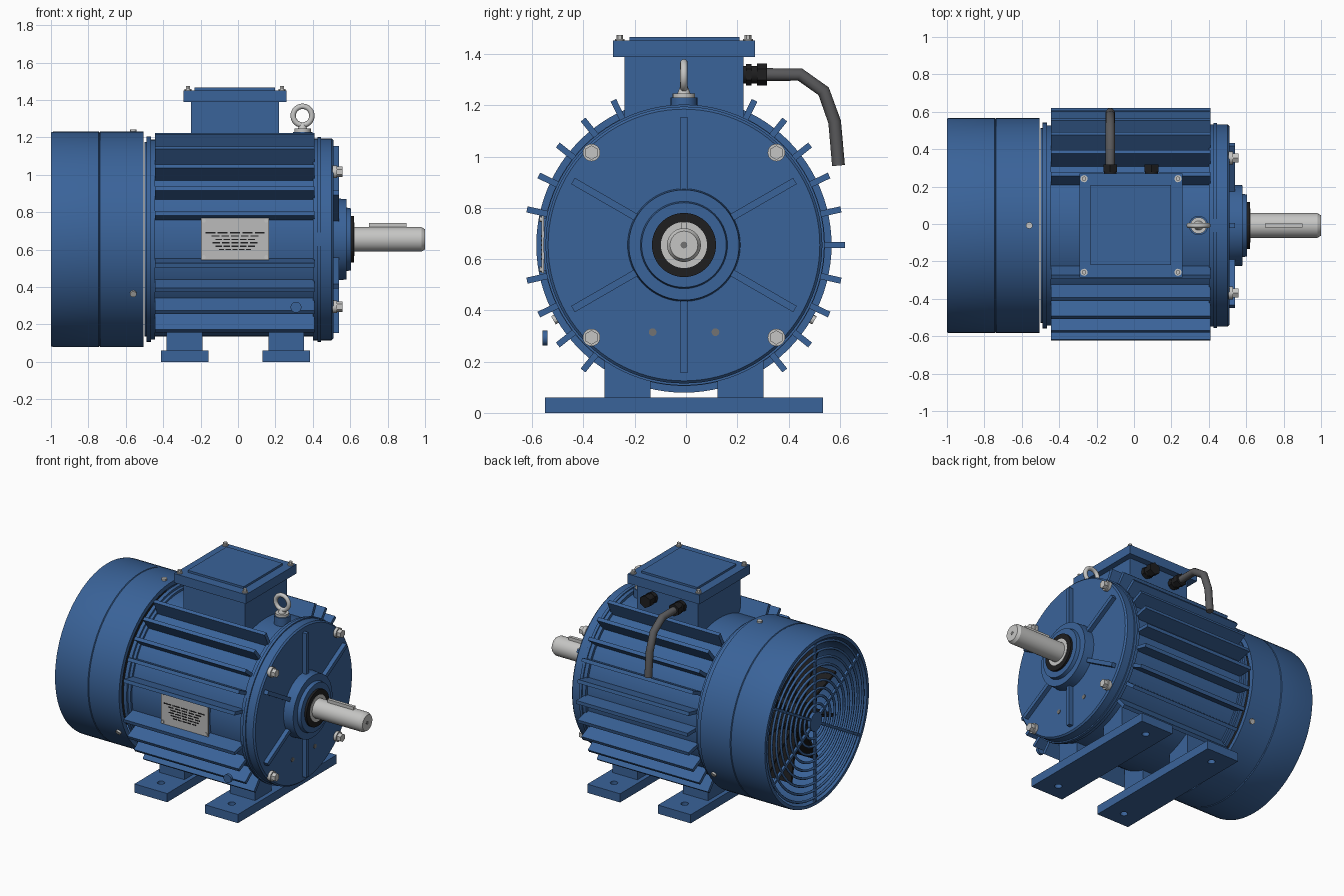
import bpy, bmesh, math
from mathutils import Matrix, Vector

if "Cube" in bpy.data.objects:
    bpy.data.objects.remove(bpy.data.objects["Cube"], do_unlink=True)

AXIS = Vector((0, -0.008, 0.655))  # centre line of the machine, along x


def material(name, rgb):
    m = bpy.data.materials.new(name)
    m.use_nodes = True
    m.diffuse_color = (*rgb, 1)
    m.node_tree.nodes["Principled BSDF"].inputs["Base Color"].default_value = (*rgb, 1)
    return m


BLUE = material("blue paint", (0.042, 0.125, 0.32))
STEEL = material("bright steel", (0.56, 0.56, 0.55))
PLATE = material("plate aluminium", (0.5, 0.5, 0.5))
BLACK = material("black rubber", (0.013, 0.013, 0.014))
CABLE = material("grey cable", (0.1, 0.1, 0.105))
DULL = material("dull steel", (0.17, 0.17, 0.17))


def finish(bm, name, mat, smooth=True):
    bmesh.ops.recalc_face_normals(bm, faces=bm.faces)
    mesh = bpy.data.meshes.new(name)
    bm.to_mesh(mesh)
    bm.free()
    mesh.materials.append(mat)
    obj = bpy.data.objects.new(name, mesh)
    bpy.context.collection.objects.link(obj)
    if smooth:
        bpy.ops.object.select_all(action='DESELECT')
        obj.select_set(True)
        bpy.context.view_layer.objects.active = obj
        bpy.ops.object.shade_smooth_by_angle(angle=math.radians(30))
    return obj


def box(name, mat, x, y, z, turn=None):
    """Box from (low, high) ranges, optionally turned about the centre line."""
    bm = bmesh.new()
    size = Matrix.Diagonal((x[1] - x[0], y[1] - y[0], z[1] - z[0], 1))
    mid = Matrix.Translation((sum(x) / 2, sum(y) / 2, sum(z) / 2))
    m = mid @ size
    if turn is not None:
        m = Matrix.Translation(AXIS) @ Matrix.Rotation(math.radians(turn), 4, 'X') @ m
    bmesh.ops.create_cube(bm, size=1, matrix=m)
    return finish(bm, name, mat, False)


def rod(name, mat, start, end, r, sides=24, r2=None):
    """Cylinder or cone between two points."""
    a, b = Vector(start), Vector(end)
    m = Matrix.Translation((a + b) / 2) @ (b - a).to_track_quat('Z', 'Y').to_matrix().to_4x4()
    bm = bmesh.new()
    bmesh.ops.create_cone(bm, cap_ends=True, segments=sides, radius1=r,
                          radius2=r if r2 is None else r2, depth=(b - a).length, matrix=m)
    return finish(bm, name, mat)


def lathe(name, mat, profile, closed=False, sides=96):
    """Spin an (x, radius) profile about the centre line."""
    bm = bmesh.new()
    verts = [bm.verts.new(AXIS + Vector((x, 0, r))) for x, r in profile]
    pairs = list(zip(verts, verts[1:])) + ([(verts[-1], verts[0])] if closed else [])
    edges = [bm.edges.new(p) for p in pairs]
    bmesh.ops.spin(bm, geom=verts + edges, cent=AXIS, axis=(1, 0, 0),
                   angle=math.tau, steps=sides)
    bmesh.ops.remove_doubles(bm, verts=bm.verts, dist=0.0001)
    return finish(bm, name, mat)


def ring(name, mat, centre, turn, major, minor, sides=48, tube=8):
    bpy.ops.mesh.primitive_torus_add(location=centre, rotation=turn, major_radius=major,
                                     minor_radius=minor, major_segments=sides, minor_segments=tube)
    obj = bpy.context.object
    obj.name = name
    obj.data.materials.append(mat)
    bpy.ops.object.shade_smooth()
    return obj


def polar(x, r, deg):
    a = math.radians(deg)
    return AXIS + Vector((x, r * math.cos(a), r * math.sin(a)))


# Finned frame
lathe("frame", BLUE, [(-0.5, 0), (-0.5, 0.52), (0.42, 0.52), (0.42, 0)])
lathe("rear_flange", BLUE, [(-0.49, 0.45), (-0.49, 0.55), (-0.465, 0.55), (-0.465, 0.535),
                            (-0.445, 0.535), (-0.445, 0.45)], True)
for side in (0, 180):
    for step in range(-4, 6):
        if side == 180 and step == 0:
            continue  # the rating plate sits here
        angle = step * 12.8
        box("cooling_fin", BLUE, (-0.445, 0.41), (0.5, 0.628), (-0.012, 0.012),
            angle if side == 0 else 180 - angle)

# Drive end shield with stepped hub
lathe("end_shield", BLUE, [(0.4, 0), (0.4, 0.54), (0.425, 0.54), (0.425, 0.548), (0.445, 0.548),
                           (0.445, 0.54), (0.5, 0.54), (0.51, 0.53), (0.51, 0.22), (0.58, 0.215),
                           (0.58, 0.17), (0.605, 0.165), (0.605, 0)])
for angle in range(30, 390, 60):
    box("shield_rib", BLUE, (0.5, 0.54), (0.2, 0.5), (-0.014, 0.014), angle)
for angle in range(45, 405, 90):
    rod("bolt_washer", STEEL, polar(0.505, 0.51, angle), polar(0.53, 0.51, angle), 0.034)
    rod("shield_bolt", STEEL, polar(0.53, 0.51, angle), polar(0.558, 0.51, angle), 0.028, 6)
for y in (-0.13, 0.115):
    rod("drain_plug", DULL, (0.5, y, 0.315), (0.514, y, 0.315), 0.015)

# Shaft, seal and key
lathe("shaft_seal", BLACK, [(0.59, 0.085), (0.59, 0.125), (0.62, 0.125), (0.62, 0.085)], True)
lathe("shaft", STEEL, [(0.58, 0), (0.58, 0.09), (0.622, 0.09), (0.622, 0.066), (0.98, 0.066),
                       (1.0, 0.054), (1.0, 0)], sides=48)
rod("shaft_centre", DULL, polar(0.99, 0, 0), polar(1.001, 0, 0), 0.013)
box("shaft_key", STEEL, (0.70, 0.90), (-0.011, 0.011), (0.05, 0.087), 0)

# Hollow fan cover with a rolled groove
lathe("fan_cover", BLUE, [(-1.0, 0.55), (-1.0, 0.572), (-0.985, 0.576), (-0.745, 0.576),
                          (-0.741, 0.57), (-0.737, 0.576), (-0.505, 0.576), (-0.505, 0.545),
                          (-0.52, 0.56), (-0.985, 0.56)], True)
for angle in (90, 210, 330):
    rod("cover_screw", STEEL, polar(-0.56, 0.565, angle), polar(-0.56, 0.588, angle), 0.018, 12)

# Rear grille
for i in range(9):
    ring("grille_ring", BLUE, AXIS + Vector((-0.985, 0, 0)), (0, math.pi / 2, 0),
         0.115 + i * 0.0515, 0.009, 64, 6)
for angle in range(30, 390, 60):
    box("grille_spoke", BLUE, (-0.992, -0.975), (0.03, 0.565), (-0.009, 0.009), angle)
rod("grille_hub", BLUE, polar(-0.995, 0, 0), polar(-0.972, 0, 0), 0.065, 32)

# Cooling fan behind the grille
lathe("fan_disc", BLACK, [(-0.88, 0), (-0.88, 0.1), (-0.72, 0.13), (-0.7, 0.44), (-0.68, 0.44),
                          (-0.68, 0)], sides=48)
for angle in range(0, 360, 40):
    box("fan_blade", BLACK, (-0.86, -0.69), (0.09, 0.44), (-0.008, 0.008), angle)

# Feet with mounting holes
for x in (-0.285, 0.258):
    foot = box("foot_plate", BLUE, (x - 0.126, x + 0.126), (-0.55, 0.535), (0, 0.06))
    for side in (-1, 1):
        yc = AXIS.y + side * 0.22
        box("foot_pedestal", BLUE, (x - 0.096, x + 0.096), (yc - 0.09, yc + 0.09), (0.05, 0.26))
        yh = AXIS.y + side * 0.43
        cutter = rod("hole_cutter", BLUE, (x, yh, -0.1), (x, yh, 0.2), 0.024, 20)
        cutter.hide_render = True
        mod = foot.modifiers.new("mounting_hole", 'BOOLEAN')
        mod.operation, mod.solver, mod.object = 'DIFFERENCE', 'EXACT', cutter
        bpy.context.view_layer.objects.active = foot
        bpy.ops.object.modifier_apply(modifier=mod.name)
        bpy.data.objects.remove(cutter, do_unlink=True)

# Terminal box
box("terminal_box", BLUE, (-0.25, 0.22), (-0.24, 0.225), (1.05, 1.39))
box("terminal_lid", BLUE, (-0.292, 0.26), (-0.285, 0.27), (1.388, 1.452))
box("lid_panel", BLUE, (-0.232, 0.198), (-0.22, 0.208), (1.45, 1.466))
for x in (-0.267, 0.235):
    for y in (-0.258, 0.242):
        rod("lid_washer", STEEL, (x, y, 1.45), (x, y, 1.459), 0.019, 16)
        rod("lid_screw", STEEL, (x, y, 1.455), (x, y, 1.475), 0.013, 6)

# Cable glands and the bent cable
for x in (-0.127, 0.093):
    rod("gland_body", BLACK, (x, 0.22, 1.32), (x, 0.29, 1.32), 0.034)
    rod("gland_collar", BLACK, (x, 0.235, 1.32), (x, 0.255, 1.32), 0.042, 6)
    rod("gland_nut", BLACK, (x, 0.277, 1.32), (x, 0.317, 1.32), 0.043, 6)
curve = bpy.data.curves.new("cable", 'CURVE')
curve.dimensions = '3D'
curve.bevel_depth, curve.bevel_resolution, curve.use_fill_caps = 0.025, 4, True
path = [(0.3, 1.32), (0.445, 1.32), (0.537, 1.255), (0.58, 1.135), (0.595, 0.965)]
spline = curve.splines.new('POLY')
spline.points.add(len(path) - 1)
for point, (y, z) in zip(spline.points, path):
    point.co = (-0.127, y, z, 1)
curve.materials.append(CABLE)
bpy.context.collection.objects.link(bpy.data.objects.new("cable", curve))

# Lifting eye
EX, EY = 0.345, AXIS.y
rod("eye_boss", BLUE, (EX, EY, 1.15), (EX, EY, 1.23), 0.052)
rod("eye_collar", STEEL, (EX, EY, 1.23), (EX, EY, 1.247), 0.044)
rod("eye_neck", STEEL, (EX, EY, 1.245), (EX, EY, 1.275), 0.026, 24, 0.014)
ring("lifting_eye", STEEL, (EX, EY, 1.316), (math.pi / 2, 0, 0), 0.05, 0.0145, 40, 12)

# Rating plate with printed rows and rivets
box("plate_pad", BLUE, (-0.19, 0.155), (-0.556, -0.5), (0.555, 0.76))
box("rating_plate", PLATE, (-0.198, 0.166), (-0.564, -0.555), (0.545, 0.77))
for row, width in enumerate((0.33, 0.26, 0.22, 0.25, 0.22, 0.18)):
    z = 0.69 - row * 0.018
    for k in range(5):
        x = -0.016 + (k - 2) * width / 5
        box("printed_mark", BLACK, (x - width * 0.08, x + width * 0.08), (-0.566, -0.563),
            (z - 0.003, z + 0.004))
for x in (-0.183, 0.151):
    for z in (0.56, 0.755):
        rod("plate_rivet", STEEL, (x, -0.56, z), (x, -0.571, z), 0.011, 12)

# Earthing stud near the lower front fins
rod("earth_stud", BLUE, (0.31, -0.56, 0.292), (0.31, -0.54, 0.292), 0.029)
